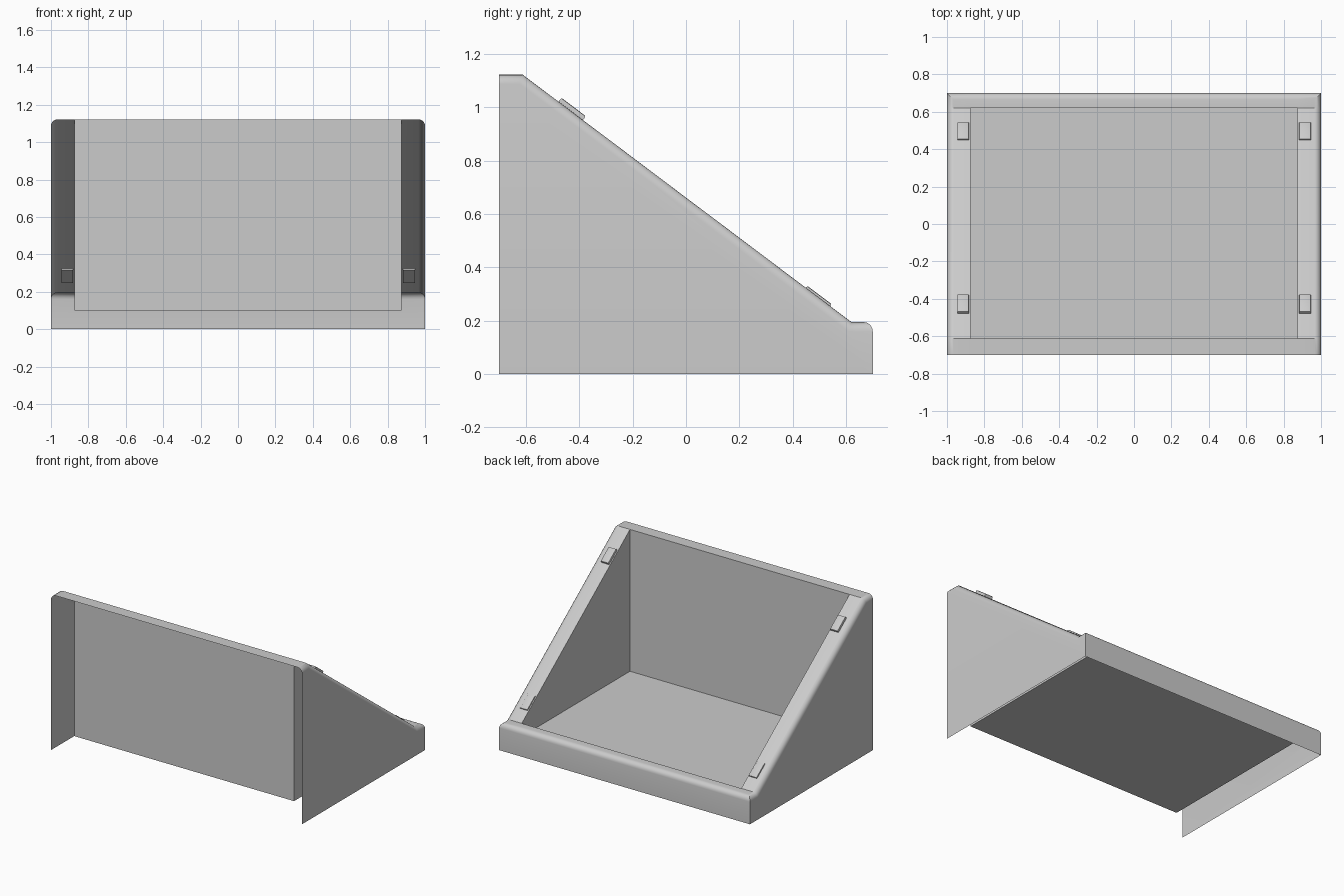
import bpy, bmesh, math
from mathutils import Matrix

if "Cube" in bpy.data.objects:
    bpy.data.objects.remove(bpy.data.objects["Cube"])

W, IN = 1.0, 0.875                      # outer and inner half widths
Y0, Y1, Y2, Y3 = -0.70, -0.612, 0.62, 0.70
TOP, LIP, FLOOR = 1.122, 0.195, 0.10
SLOPE = math.atan2(TOP - LIP, Y2 - Y1)


def finish(name, bm, angle=35):
    me = bpy.data.meshes.new(name)
    bm.to_mesh(me)
    bm.free()
    ob = bpy.data.objects.new(name, me)
    bpy.context.collection.objects.link(ob)
    bpy.ops.object.select_all(action='DESELECT')
    ob.select_set(True)
    bpy.context.view_layer.objects.active = ob
    bpy.ops.object.shade_smooth_by_angle(angle=math.radians(angle))
    return ob


# Outer shell: wedge profile swept across x, window left open in the slope
profile = [(Y0, 0), (Y0, TOP), (Y1, TOP), (Y2, LIP), (Y3, LIP), (Y3, 0)]
bm = bmesh.new()
cols = [[bm.verts.new((x, y, z)) for y, z in profile] for x in (-W, -IN, IN, W)]
n = len(profile)
for c in range(3):
    for i in range(n):
        if c == 1 and i == 2:
            continue                    # the window
        j = (i + 1) % n
        bm.faces.new((cols[c][i], cols[c][j], cols[c + 1][j], cols[c + 1][i]))
bm.faces.new(cols[0][::-1])
bm.faces.new(cols[3])
bmesh.ops.recalc_face_normals(bm, faces=bm.faces)


def rounded(e):
    a, b = (v.co for v in e.verts)
    if min(a.z, b.z) < 0.1:
        return False
    on_side = abs(a.x) == W and a.x == b.x
    on_lip = min(a.y, b.y) > Y3 - 0.001
    return on_side or on_lip


bmesh.ops.bevel(bm, geom=[e for e in bm.edges if rounded(e)], offset=0.035,
                segments=5, profile=0.5, affect='EDGES', clamp_overlap=True)
# Open the tall end and the underside
bm.normal_update()
gone = [f for f in bm.faces if all(v.co.y < Y0 + 1e-4 for v in f.verts)
        or all(v.co.z < 1e-4 for v in f.verts)]
bmesh.ops.delete(bm, geom=gone, context='FACES')
finish("outer_shell", bm)

# Inner bin: floor and four walls hanging from the window
bm = bmesh.new()
section = [(Y1, TOP), (Y1, FLOOR), (Y2, FLOOR), (Y2, LIP)]
left, right = [[bm.verts.new((x, y, z)) for y, z in section] for x in (-IN, IN)]
for i in range(3):
    bm.faces.new((left[i], right[i], right[i + 1], left[i + 1]))
bm.faces.new(left)
bm.faces.new(right[::-1])
bmesh.ops.recalc_face_normals(bm, faces=bm.faces)
floor = min(bm.faces, key=lambda f: f.calc_center_median().z)
if floor.normal.z < 0:
    bmesh.ops.reverse_faces(bm, faces=bm.faces)
finish("inner_bin", bm)


# Small clips on the sloping rails
def clip(name, x, y, low, high):
    z = TOP - (y - Y1) * math.tan(SLOPE)
    bm = bmesh.new()
    bmesh.ops.create_cube(bm, size=1)
    bmesh.ops.scale(bm, vec=(0.062, 0.115, high - low), verts=bm.verts)
    bmesh.ops.translate(bm, vec=(0, 0, (high + low) / 2), verts=bm.verts)
    rim = [e for e in bm.edges if all(v.co.z > high - 1e-4 for v in e.verts)]
    bmesh.ops.bevel(bm, geom=rim, offset=0.006, segments=2, profile=0.5,
                    affect='EDGES')
    bm.transform(Matrix.Translation((x, y, z)) @ Matrix.Rotation(-SLOPE, 4, 'X'))
    finish(name, bm)


for side, s in (("left", -1), ("right", 1)):
    clip("upper_clip_" + side, s * 0.914, -0.432, 0.0, 0.018)
    clip("lower_clip_" + side, s * 0.914, 0.495, -0.008, 0.009)
